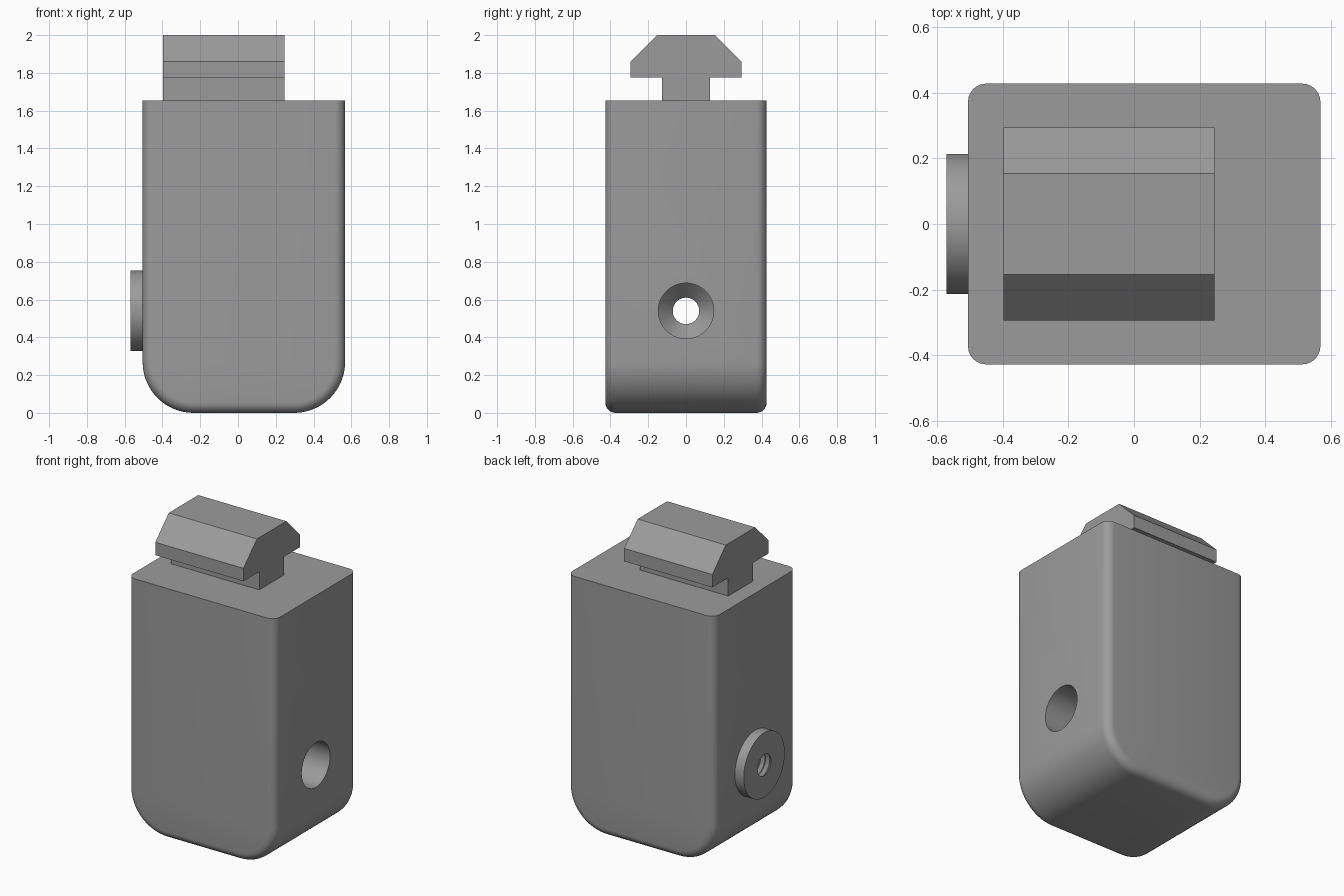
import bpy, bmesh, math

if "Cube" in bpy.data.objects:
    bpy.data.objects.remove(bpy.data.objects["Cube"])

AXIS_Z = 0.54          # height of the cross hole
grey = bpy.data.materials.new("neutral grey")
grey.diffuse_color = (0.33, 0.33, 0.33, 1)
grey.use_nodes = True
grey.node_tree.nodes["Principled BSDF"].inputs["Base Color"].default_value = grey.diffuse_color


def make_object(name, bm):
    bmesh.ops.recalc_face_normals(bm, faces=bm.faces)
    mesh = bpy.data.meshes.new(name)
    bm.to_mesh(mesh)
    bm.free()
    mesh.materials.append(grey)
    ob = bpy.data.objects.new(name, mesh)
    bpy.context.collection.objects.link(ob)
    return ob


def extrude(points, offset):
    """Prism from a closed outline."""
    bm = bmesh.new()
    face = bm.faces.new([bm.verts.new(p) for p in points])
    new = bmesh.ops.extrude_face_region(bm, geom=[face])["geom"]
    bmesh.ops.translate(bm, vec=offset,
                        verts=[v for v in new if isinstance(v, bmesh.types.BMVert)])
    return bm


def lathe_x(profile, sides=64):
    """Solid of revolution about the hole axis, from (x, radius) pairs."""
    bm = bmesh.new()
    rings = [[bm.verts.new((x, r * math.cos(2 * math.pi * i / sides),
                            AXIS_Z + r * math.sin(2 * math.pi * i / sides)))
              for i in range(sides)] for x, r in profile]
    for a, b in zip(rings, rings[1:]):
        for i in range(sides):
            j = (i + 1) % sides
            bm.faces.new((a[i], a[j], b[j], b[i]))
    bm.faces.new(rings[0])
    bm.faces.new(rings[-1])
    return bm


# Body: block with large rounded bottom corners
X0, X1, HALF_Y, TOP, R, SEG = -0.505, 0.567, 0.427, 1.655, 0.27, 16
outline = [(X1, -HALF_Y, TOP), (X0, -HALF_Y, TOP)]
for cx, start in ((X0 + R, math.pi), (X1 - R, 1.5 * math.pi)):
    for i in range(SEG + 1):
        a = start + 0.5 * math.pi * i / SEG
        outline.append((cx + R * math.cos(a), -HALF_Y, R + R * math.sin(a)))
bm = extrude(outline, (0, 2 * HALF_Y, 0))
# Small fillet round the front and back faces, leaving the top edges sharp
rim = [e for e in bm.edges
       if abs(e.verts[0].co.y - e.verts[1].co.y) < 1e-5
       and not all(v.co.z > TOP - 1e-4 for v in e.verts)]
bmesh.ops.recalc_face_normals(bm, faces=bm.faces)
bmesh.ops.bevel(bm, geom=rim, offset=0.055, offset_type='OFFSET',
                segments=6, profile=0.5, affect='EDGES')
body = make_object("body", bm)

# Round boss on the left side
boss = make_object("boss", lathe_x([(-0.57, 0.213), (X0, 0.213)]))

# Cutter: threaded bore, conical shoulder and wide clearance hole
profile = [(-0.65, 0.07)]
x, pitch = -0.565, 0.035
while x < -0.1:
    profile += [(x, 0.07), (x + pitch / 2, 0.088)]
    x += pitch
profile += [(x, 0.07), (0.0, 0.07), (0.08, 0.147), (0.7, 0.147)]
cutter = make_object("hole_cutter", lathe_x(profile))

for ob in (body, boss):
    mod = ob.modifiers.new("hole", 'BOOLEAN')
    mod.operation, mod.solver, mod.object = 'DIFFERENCE', 'EXACT', cutter
    bpy.ops.object.select_all(action='DESELECT')
    bpy.context.view_layer.objects.active = ob
    ob.select_set(True)
    bpy.ops.object.modifier_apply(modifier=mod.name)
    bpy.ops.object.shade_smooth_by_angle(angle=math.radians(30))
bpy.data.objects.remove(cutter)

# Mounting rail: T-shaped profile with chamfered top
half = [(0.128, TOP), (0.128, 1.775), (0.293, 1.775), (0.293, 1.86), (0.153, 2.0)]
rail = half + [(-y, z) for y, z in reversed(half)]
make_object("mounting_rail",
            extrude([(-0.397, y, z) for y, z in rail], (0.642, 0, 0)))
